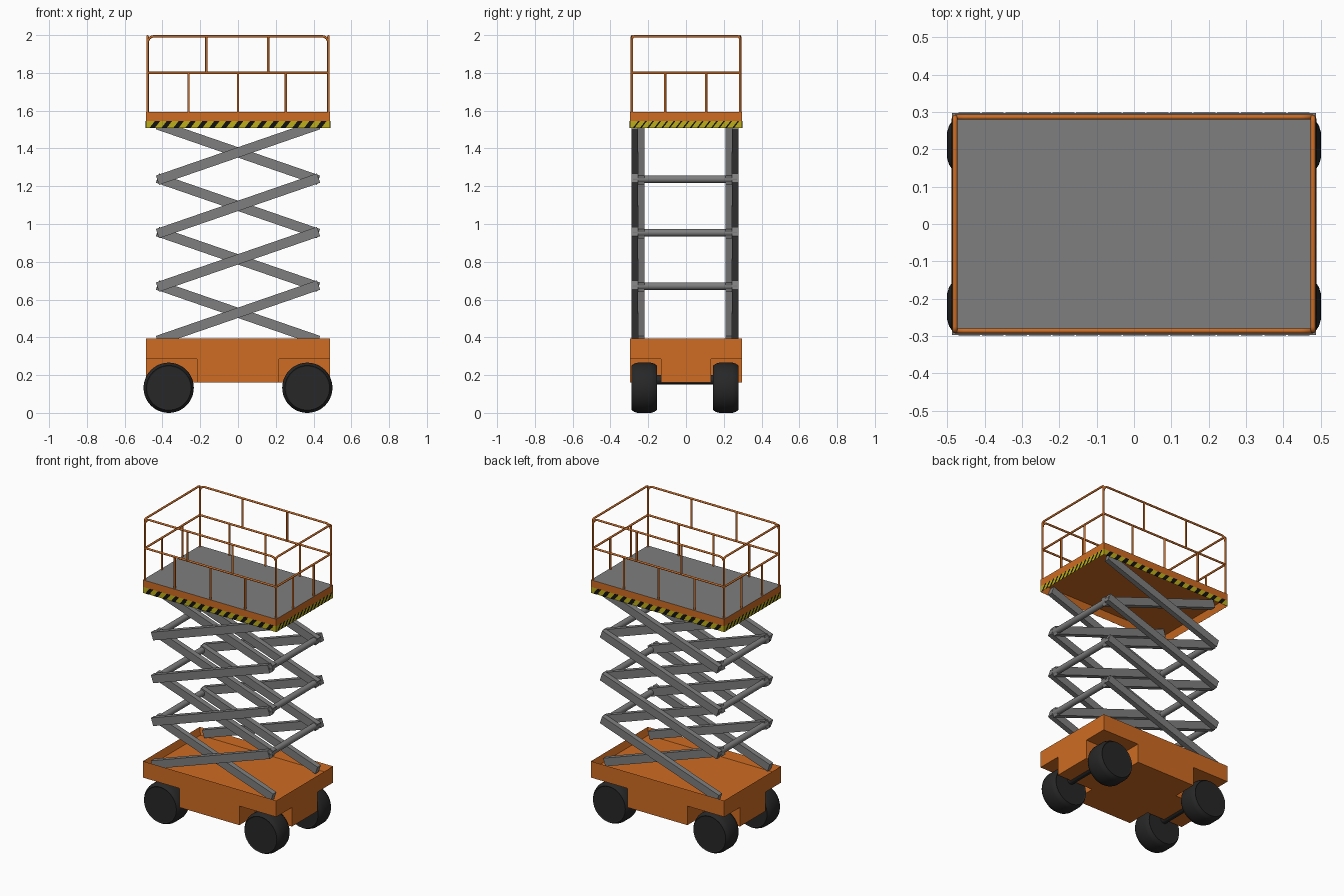
import bpy, bmesh, math
from mathutils import Matrix, Vector

if "Cube" in bpy.data.objects:
    bpy.data.objects.remove(bpy.data.objects["Cube"])


def material(name, rgb):
    m = bpy.data.materials.new(name)
    m.diffuse_color = (*rgb, 1)
    m.use_nodes = True
    m.node_tree.nodes["Principled BSDF"].inputs["Base Color"].default_value = m.diffuse_color
    return m


ORANGE = material("orange paint", (0.62, 0.15, 0.016))
GREY = material("steel grey", (0.21, 0.21, 0.21))
YELLOW = material("warning yellow", (0.50, 0.42, 0.01))
BLACK = material("warning black", (0.006, 0.006, 0.006))
RUBBER = material("tyre rubber", (0.02, 0.02, 0.02))

HX, HY = 0.487, 0.297        # half length and width of chassis and platform


def finish(name, bm, *mats):
    bmesh.ops.recalc_face_normals(bm, faces=bm.faces)
    me = bpy.data.meshes.new(name)
    bm.to_mesh(me)
    bm.free()
    for m in mats:
        me.materials.append(m)
    ob = bpy.data.objects.new(name, me)
    bpy.context.collection.objects.link(ob)
    return ob


def add_box(bm, centre, size, rot=Matrix()):
    mat = Matrix.Translation(centre) @ rot @ Matrix.Diagonal((*size, 1))
    bmesh.ops.create_cube(bm, size=1, matrix=mat)


def add_prism(bm, pts, offset):
    f = bm.faces.new([bm.verts.new(p) for p in pts])
    out = bmesh.ops.extrude_face_region(bm, geom=[f])["geom"]
    bmesh.ops.translate(bm, vec=offset, verts=[v for v in out if isinstance(v, bmesh.types.BMVert)])


def tray(z0, z1, side, wall, depth):
    """Box with a recess pushed into its top (side=1) or underside (side=-1)."""
    bm = bmesh.new()
    add_box(bm, (0, 0, (z0 + z1) / 2), (2 * HX, 2 * HY, z1 - z0))
    bm.normal_update()
    face = next(f for f in bm.faces if f.normal.z * side > 0.9)
    bmesh.ops.inset_region(bm, faces=[face], thickness=wall)
    bmesh.ops.translate(bm, vec=(0, 0, -side * depth), verts=face.verts)
    return bm


# Chassis: recessed tray on a cross-shaped body that leaves the wheel corners open
finish("chassis_tray", tray(0.286, 0.394, 1, 0.022, 0.045), ORANGE)
bm = bmesh.new()
ax, ay = 0.218, 0.133
quarter = [(HX, ay), (ax, ay), (ax, HY)]
outline = (quarter + [(-x, y) for x, y in reversed(quarter)]
           + [(-x, -y) for x, y in quarter] + [(x, -y) for x, y in reversed(quarter)])
add_prism(bm, [(x, y, 0.16) for x, y in outline], (0, 0, 0.127))
finish("chassis_body", bm, ORANGE)

# Wheels: lathed tyre profile with chamfered shoulders and a shallow disc face
R = 0.133
profile = [(0, -0.064), (0.112, -0.064), (0.118, -0.067), (0.128, -0.052), (R, -0.035),
           (R, 0.035), (0.128, 0.052), (0.118, 0.067), (0.112, 0.064), (0, 0.064)]
for sx, xn in ((-1, "left"), (1, "right")):
    for y, yn in ((-0.221, "front"), (0.211, "back")):
        bm = bmesh.new()
        vs = [bm.verts.new((r, w, 0)) for r, w in profile]
        es = [bm.edges.new(p) for p in zip(vs, vs[1:])]
        bmesh.ops.spin(bm, geom=vs + es, cent=(0, 0, 0), axis=(0, 1, 0),
                       angle=2 * math.pi, steps=48)
        bmesh.ops.remove_doubles(bm, verts=bm.verts, dist=1e-5)
        wheel = finish(f"wheel_{yn}_{xn}", bm, RUBBER)
        wheel.location = (sx * 0.367, y, R)
        bpy.context.view_layer.objects.active = wheel
        wheel.select_set(True)
        bpy.ops.object.shade_smooth_by_angle(angle=math.radians(25))
        wheel.select_set(False)

# Wheel axles reaching into the body
bm = bmesh.new()
for sx in (-1, 1):
    bmesh.ops.create_cone(bm, cap_ends=True, segments=16, radius1=0.025, radius2=0.025, depth=0.36,
                          matrix=Matrix.Translation((sx * 0.367, -0.005, 0.175))
                          @ Matrix.Rotation(math.pi / 2, 4, 'X'))
finish("axles", bm, RUBBER)

# Scissor arms: the outer arms rise to the right, the inner ones to the left
STEP, Z0, PX = 0.283, 0.53, 0.41
ANGLE = math.atan2(STEP / 2, PX)
for name, y, slope in (("outer_scissor_arms", 0.266, -1), ("inner_scissor_arms", 0.232, 1)):
    bm = bmesh.new()
    for level in range(4):
        for side in (-1, 1):
            add_box(bm, (0, side * y - 0.005, Z0 + level * STEP), (0.902, 0.035, 0.052),
                    Matrix.Rotation(slope * ANGLE, 4, 'Y'))
    finish(name, bm, GREY)

# Cross rods at every joint
bm = bmesh.new()
for level in range(3):
    for sx in (-1, 1):
        bmesh.ops.create_cone(bm, cap_ends=True, segments=20, radius1=0.02, radius2=0.02, depth=0.55,
                              matrix=Matrix.Translation((sx * PX, -0.005, Z0 + (level + 0.5) * STEP))
                              @ Matrix.Rotation(math.pi / 2, 4, 'X'))
rods = finish("cross_rods", bm, GREY)
bpy.context.view_layer.objects.active = rods
rods.select_set(True)
bpy.ops.object.shade_smooth_by_angle(angle=math.radians(40))
rods.select_set(False)

# Platform: hollow underneath, grey deck on top, yellow band around the lower edge
B0, B1, TOP = 1.507, 1.546, 1.592
bm = tray(B0, TOP, -1, 0.02, 0.045)
bmesh.ops.bisect_plane(bm, geom=bm.verts[:] + bm.edges[:] + bm.faces[:],
                       plane_co=(0, 0, B1), plane_no=(0, 0, 1))
bm.normal_update()
for f in bm.faces:
    c = f.calc_center_median()
    outside = abs(c.x) > HX - 0.001 or abs(c.y) > HY - 0.001
    if c.z > TOP - 0.001:
        f.material_index = 1
    elif outside and c.z < B1:
        f.material_index = 2
finish("platform", bm, ORANGE, GREY, YELLOW)

# Slanted warning stripes as thin plates on the band
bm = bmesh.new()


def stripes(half, count, width, slant, place, out):
    pitch = (2 * half - slant) / count
    for i in range(count):
        a = -half + i * pitch + (pitch - width) / 2
        quad = ((a, B0), (a + width, B0), (a + width + slant, B1), (a + slant, B1))
        add_prism(bm, [place(u, z) for u, z in quad], out)


for s in (-1, 1):
    stripes(HX, 15, 0.028, 0.03, lambda u, z: (-s * u, s * HY, z), (0, s * 0.0015, 0))
    stripes(HY, 15, 0.009, 0.03, lambda u, z: (s * HX, s * u, z), (s * 0.0015, 0, 0))
finish("warning_stripes", bm, BLACK)


# Guard rails as round tubes
def tubes(name, paths, radius=0.0065):
    cu = bpy.data.curves.new(name, 'CURVE')
    cu.dimensions = '3D'
    cu.bevel_depth, cu.bevel_resolution, cu.use_fill_caps = radius, 2, True
    for path in paths:
        sp = cu.splines.new('POLY')
        sp.points.add(len(path) - 1)
        for p, co in zip(sp.points, path):
            p.co = (*co, 1)
    cu.materials.append(ORANGE)
    ob = bpy.data.objects.new(name, cu)
    bpy.context.collection.objects.link(ob)


def hoop(half, r):
    """Upside-down U with rounded corners, as (sideways, z) points."""
    top = 1.9935
    arc = [(half - r + r * math.cos(t), top - r + r * math.sin(t))
           for t in (i * math.pi / 12 for i in range(7))]
    right = [(half, TOP)] + arc
    return right + [(-u, z) for u, z in reversed(right)]


RX, RY, MID = 0.479, 0.286, 1.80
tubes("long_rail_hoops", [[(u, s * RY, z) for u, z in hoop(RX, 0.035)] for s in (-1, 1)])
tubes("end_rail_hoops", [[(s * RX, u, z) for u, z in hoop(RY, 0.012)] for s in (-1, 1)])
tubes("middle_rails", [[(-RX, s * RY, MID), (RX, s * RY, MID)] for s in (-1, 1)]
      + [[(s * RX, -RY, MID), (s * RX, RY, MID)] for s in (-1, 1)])
tubes("lower_posts", [[(x, s * RY, TOP), (x, s * RY, MID)] for s in (-1, 1) for x in (-0.262, 0, 0.253)]
      + [[(s * RX, y, TOP), (s * RX, y, MID)] for s in (-1, 1) for y in (-0.111, 0.106)])
tubes("upper_posts", [[(x, s * RY, MID), (x, s * RY, 1.9935)] for s in (-1, 1) for x in (-0.168, 0.16)])
